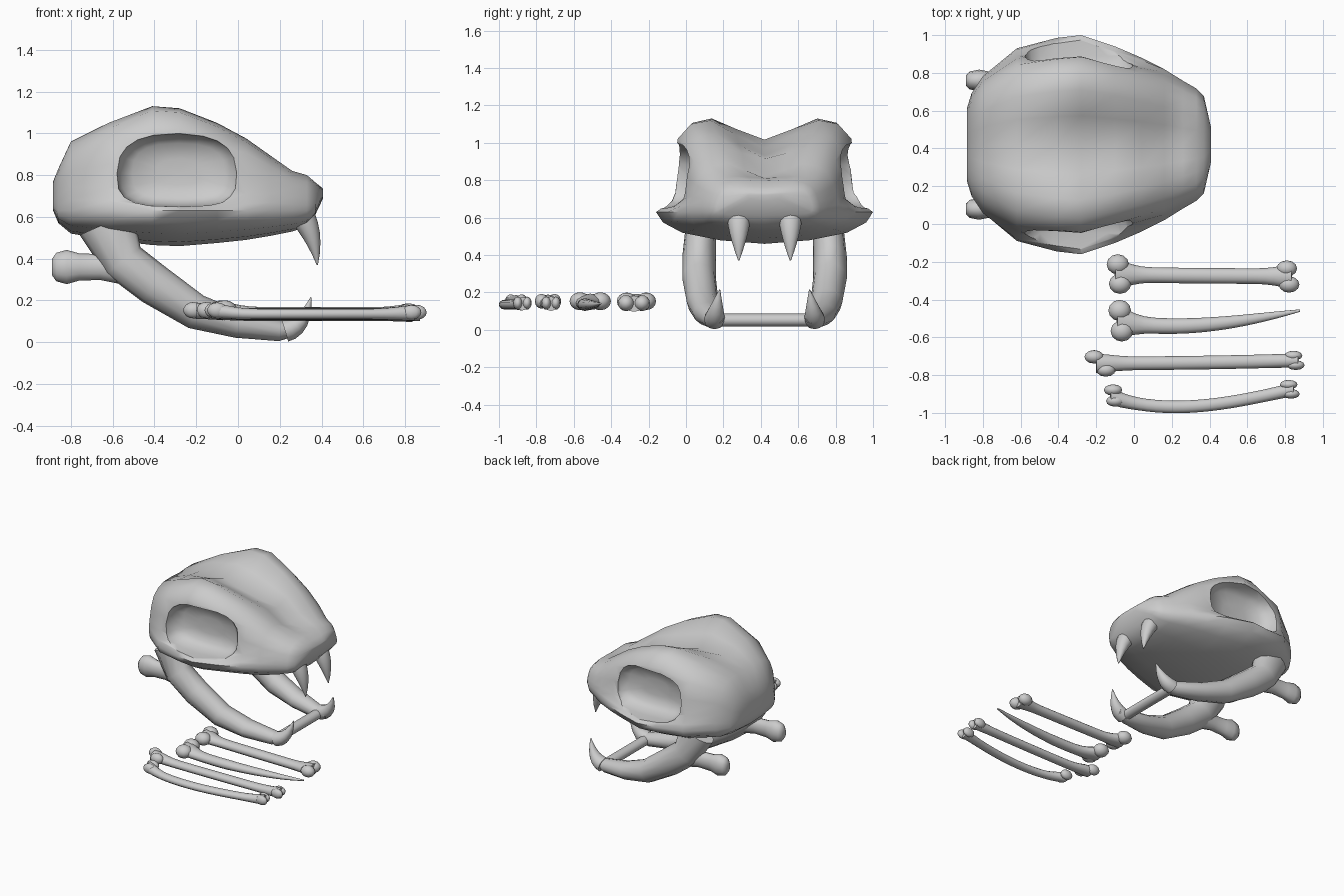
import bpy, bmesh, math
from mathutils import Vector

if "Cube" in bpy.data.objects:
    bpy.data.objects.remove(bpy.data.objects["Cube"])

CY = 0.42  # symmetry plane of the skull and jaw


def smooth(ob, angle=60):
    bpy.ops.object.select_all(action='DESELECT')
    ob.select_set(True)
    bpy.context.view_layer.objects.active = ob
    bpy.ops.object.shade_smooth_by_angle(angle=math.radians(angle))


def finish(name, bm):
    bmesh.ops.recalc_face_normals(bm, faces=bm.faces)
    me = bpy.data.meshes.new(name)
    bm.to_mesh(me)
    bm.free()
    ob = bpy.data.objects.new(name, me)
    bpy.context.collection.objects.link(ob)
    smooth(ob)
    return ob


def loft(bm, rings):
    """Skin closed rings and cap both ends."""
    rows = [[bm.verts.new(p) for p in r] for r in rings]
    n = len(rows[0])
    for a, b in zip(rows, rows[1:]):
        for i in range(n):
            j = (i + 1) % n
            bm.faces.new((a[i], a[j], b[j], b[i]))
    for row in (rows[0], rows[-1]):
        c = bm.verts.new(sum((v.co for v in row), Vector()) / n)
        for i in range(n):
            bm.faces.new((row[i], row[(i + 1) % n], c))


def tube(bm, pts, side=(0, 1, 0), n=12):
    """Points are (position, half-width along side, half-thickness)."""
    side = Vector(side)
    ps = [Vector(p[0]) for p in pts]
    rings = []
    for i, (_, w, h) in enumerate(pts):
        t = ps[min(i + 1, len(ps) - 1)] - ps[max(i - 1, 0)]
        up = t.cross(side).normalized()
        rings.append([ps[i] + side * w * math.cos(2 * math.pi * k / n)
                      + up * h * math.sin(2 * math.pi * k / n) for k in range(n)])
    loft(bm, rings)


def spike(name, a, b, c, r):
    """Curved tooth along a quadratic bend from a by b to the tip c."""
    a, b, c = Vector(a), Vector(b), Vector(c)
    bm = bmesh.new()
    steps = [i / 6 for i in range(7)]
    tube(bm, [(a.lerp(b, t).lerp(b.lerp(c, t), t), r * (1.05 - t ** 1.9),
               .95 * r * (1.05 - t ** 1.7)) for t in steps])
    finish(name, bm)


def ball(bm, c, r):
    for v in bmesh.ops.create_uvsphere(bm, u_segments=12, v_segments=8, radius=1)['verts']:
        v.co = Vector([c[k] + v.co[k] * r[k] for k in range(3)])


def dense(ring):
    """Closed spline through the ring, doubling its points."""
    n, out = len(ring), []
    for i in range(n):
        a, b, c, d = (ring[(i + k) % n] for k in (-1, 0, 1, 2))
        out += [b, (b + c) * 0.5625 - (a + d) * 0.0625]
    return out


# skull: station x, crown height, cheek half-width, base height
stations = [(-.885, .77, .19, .63), (-.86, .83, .27, .57), (-.80, .96, .36, .52),
            (-.62, 1.05, .51, .49), (-.41, 1.13, .565, .465), (-.28, 1.12, .58, .46),
            (-.10, 1.05, .52, .475), (.04, .975, .46, .49), (.16, .89, .40, .51),
            (.26, .82, .335, .53), (.33, .80, .295, .555), (.37, .765, .255, .61),
            (.408, .735, .09, .69)]
rings = []
for x, top, w, base in stations:
    cheek = max(.63, base + .03)
    dip = .15 * math.exp(-((x + .25) / .3) ** 2) + .05 * math.exp(-((x - .15) / .06) ** 2)
    full = 1 - math.exp(-((x + .27) / .36) ** 4)   # sides fill out away from the sockets
    brow = top - .2 * (top - cheek)
    half = [(.5 * w, top), ((.8 + .05 * full) * w, brow),
            ((.855 + .125 * full) * w, brow + (.82 - .25 * full) * (cheek - brow)),
            (w, cheek), ((.76 + .08 * full) * w, base + .35 * (cheek - base))]
    prof = [(0, top - dip)] + half + [(0, base)] + [(-v, z) for v, z in reversed(half)]
    rings.append(dense([Vector((x, CY + v, z)) for v, z in prof]))
bm = bmesh.new()
loft(bm, rings)
skull = finish('skull', bm)

# eye sockets, cut with a tapering rounded plug
for s in (-1, 1):
    bm = bmesh.new()
    plug = []
    for v, k in ((.9, 1.05), (.47, 1.0), (.40, .93), (.36, .75), (.345, .35)):
        ring = []
        for i in range(20):
            c, d = math.cos(math.pi * i / 10), math.sin(math.pi * i / 10)
            p = .62 if d < 0 else .75
            ring.append((-.285 + .295 * k * math.copysign(abs(c) ** p, c), CY + s * v,
                         .81 + (.16 if d < 0 else .19) * k * math.copysign(abs(d) ** p, d)))
        plug.append(ring)
    loft(bm, plug)
    cutter = finish('socket_cutter', bm)
    cutter.hide_render = True
    mod = skull.modifiers.new('socket', 'BOOLEAN')
    mod.operation = 'DIFFERENCE'
    mod.solver = 'EXACT'
    mod.object = cutter
    bpy.context.view_layer.objects.active = skull
    bpy.ops.object.modifier_apply(modifier=mod.name)
    bpy.data.objects.remove(cutter)
smooth(skull)

# jaw arm: x, offset, z, half-width, half-thickness
arm = [(-.63, .34, .57, .08, .14), (-.55, .35, .39, .09, .105), (-.40, .35, .275, .09, .10),
       (-.20, .33, .145, .085, .085), (.0, .30, .085, .08, .065), (.20, .265, .055, .057, .05),
       (.29, .25, .06, .03, .025)]
knob = [(-.52, .09), (-.66, .062), (-.76, .065), (-.82, .082), (-.87, .068), (-.89, .04)]
for s, tag in ((-1, 'right'), (1, 'left')):
    bm = bmesh.new()
    tube(bm, [((x, CY + s * v, z), w, h) for x, v, z, w, h in arm])
    tube(bm, [((x, CY + s * .34, .36), .7 * r, r) for x, r in knob])   # rear joint
    finish('jaw_' + tag, bm)
    y = CY + s * .138
    spike('upper_fang_' + tag, (.29, y, .63), (.365, y, .53), (.38, y, .37), .062)
    y = CY + s * .268
    spike('lower_tusk_' + tag, (.225, y, .055), (.315, y, .07), (.35, CY + s * .24, .215), .054)

# bar joining the jaw tips
bm = bmesh.new()
tube(bm, [((.22, CY + v, .052), .04, .035) for v in (-.24, 0, .24)], side=(1, 0, 0))
finish('jaw_crossbar', bm)


def limb_bone(name, x0, x1, y0, y1, bend, shaft, head, tail, skew=0):
    """Lying bone: slim bowed shaft with two-lobed ends; a tiny tail makes a point."""
    bm = bmesh.new()
    pointed = tail < shaft / 2
    pts = []
    for i in range(21):
        t = i / 20
        g, e = math.exp(-(t / .1) ** 2), math.exp(-((1 - t) / .1) ** 2)
        w = shaft * (1 - .85 * t ** 3 if pointed else 1) + (head - shaft) * g
        w += 0 if pointed else (tail - shaft) * e
        h = .8 * shaft * (w / shaft if pointed and t > .4 else 1) + .01 * (g + e * (not pointed))
        y = y0 + (y1 - y0) * t * t + bend * math.sin(math.pi * t ** .75)
        pts.append(((x0 + (x1 - x0) * t, y, .135 + .015 * g + .005 * e), w, h))
    tube(bm, pts)
    for x, y, z, w, k in ((x0 + .02, y0, .153, head, skew), (x1 - .02, y1, .143, tail, 0)):
        if w > shaft / 2:
            for s in (-1, 1):
                ball(bm, (x - s * (.006 + k), y + s * .68 * w, z),
                     (.3 * w + .036, .7 * w, .024 + .3 * w))
    finish(name, bm)


limb_bone('thick_leg_bone', -.10, .835, -.265, -.278, -.006, .041, .076, .062)
limb_bone('pointed_leg_bone', -.09, .88, -.512, -.458, -.035, .042, .08, .005)
limb_bone('flared_arm_bone', -.20, .87, -.738, -.722, .0, .036, .051, .037, .025)
limb_bone('curved_arm_bone', -.125, .845, -.908, -.875, -.065, .033, .043, .036)
